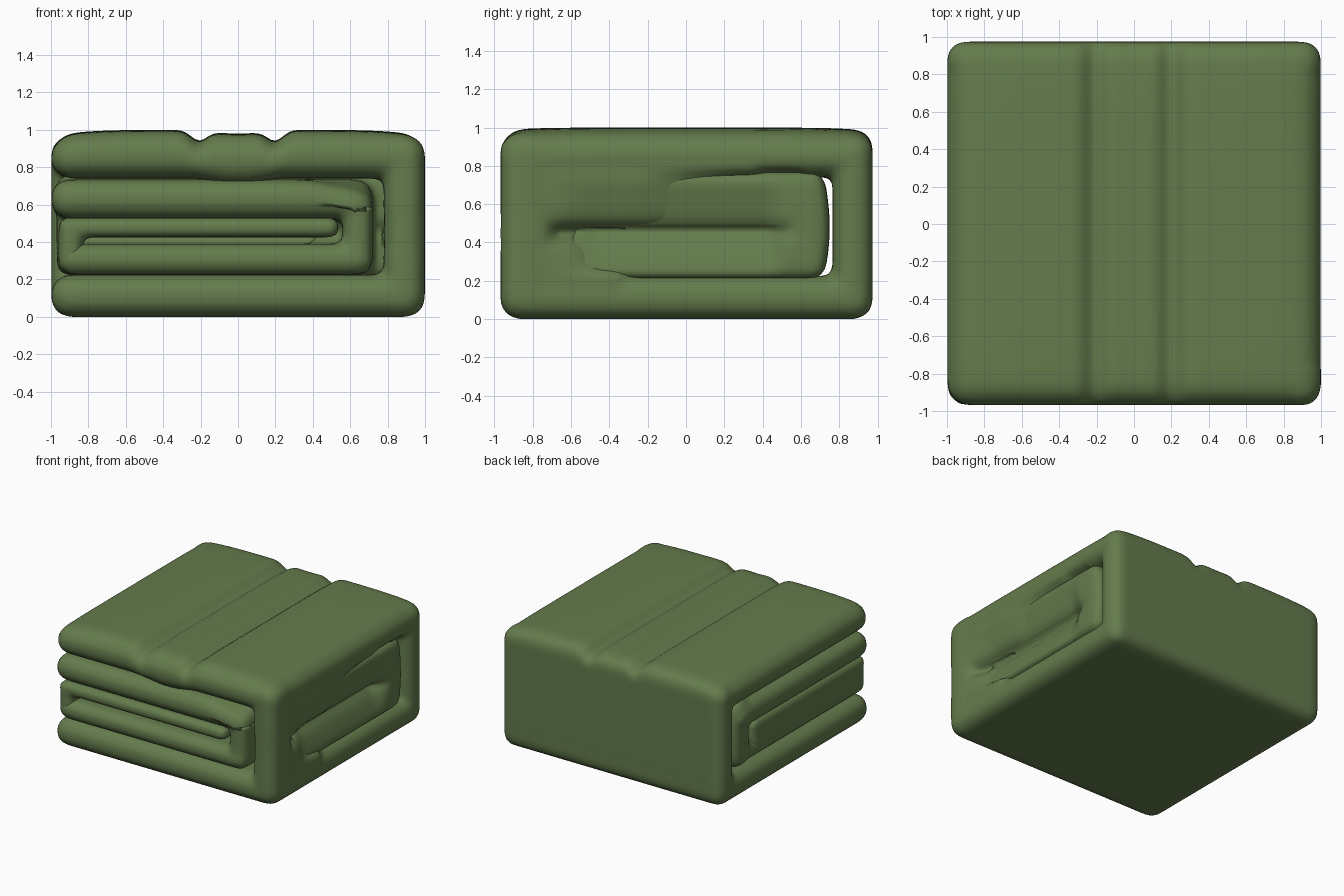
import bpy, bmesh, math
from mathutils import Matrix

if "Cube" in bpy.data.objects:
    bpy.data.objects.remove(bpy.data.objects["Cube"])

green = bpy.data.materials.new("olive_green_cloth")
green.diffuse_color = (0.128, 0.2, 0.073, 1)
green.use_nodes = True
green.node_tree.nodes["Principled BSDF"].inputs["Base Color"].default_value = green.diffuse_color


def ramp(v, a, b):
    t = min(1, max(0, (v - a) / (b - a)))
    return t * t * (3 - 2 * t)


def rounded_box(bm, x0, x1, y0, y1, z0, z1, r):
    size = (x1 - x0, y1 - y0, z1 - z0)
    mid = ((x0 + x1) / 2, (y0 + y1) / 2, (z0 + z1) / 2)
    tmp = bmesh.new()
    bmesh.ops.create_cube(tmp, size=1, matrix=Matrix.Translation(mid) @ Matrix.Diagonal((*size, 1)))
    bmesh.ops.bevel(tmp, geom=tmp.edges[:], offset=min(r, 0.47 * min(size)), segments=5,
                    profile=0.5, affect='EDGES')
    me = bpy.data.meshes.new("tmp")
    tmp.to_mesh(me)
    tmp.free()
    bm.from_mesh(me)
    bpy.data.meshes.remove(me)


def soft_part(name, boxes, deform=None, voxel=0.024, smooth=6):
    """Fuse rounded boxes into one padded cloth piece."""
    bm = bmesh.new()
    for b in boxes:
        rounded_box(bm, *b)
    me = bpy.data.meshes.new(name)
    bm.to_mesh(me)
    bm.free()
    ob = bpy.data.objects.new(name, me)
    bpy.context.collection.objects.link(ob)
    m = ob.modifiers.new("fuse", 'REMESH')
    m.mode = 'VOXEL'
    m.voxel_size = voxel
    s = ob.modifiers.new("soften", 'SMOOTH')
    s.factor = 0.5
    s.iterations = smooth
    dg = bpy.context.evaluated_depsgraph_get()
    done = bpy.data.meshes.new_from_object(ob.evaluated_get(dg))
    ob.modifiers.clear()
    ob.data = done
    if deform:
        for v in done.vertices:
            deform(v.co)
    done.materials.clear()
    done.materials.append(green)
    done.polygons.foreach_set("use_smooth", [True] * len(done.polygons))
    done.update()
    return ob


def slot_inset(co):
    # the right side leans in towards its slot; the lower roll leans in more
    depth = 0.05 if co.z > 0.47 else 0.09
    return depth * ramp(co.y, -0.75, -0.45) * max(0, 1 - abs(co.z - 0.47) / 0.24)


def outer_shape(co):
    # two creases along y with a puffed strip between, and drooping borders
    g = sum(math.exp(-((co.x - c) / 0.06) ** 2) for c in (-0.21, 0.2))
    if co.z > 0.6:
        t = min(1, max(0, (co.z - 0.74) / 0.25))
        strip = max(0, math.cos(co.x / 0.22 * math.pi / 2)) if abs(co.x) < 0.22 else 0
        front = min(1, max(0, -co.y + 0.1))
        border = 0.035 * abs(co.x) ** 6 + 0.018 * abs(co.y) ** 6
        co.z -= t * (0.055 * g + 0.02 * strip + border)
        co.z -= (1 - t) * 0.03 * strip * front
    # right-hand flaps sink behind the inner wrap towards the back
    if co.x > 0.75 and 0.2 < co.z < 0.8 and -0.9 < co.y < 0.6:
        w = ramp(co.x, 0.75, 0.9)
        tuck = ramp(co.y, -0.3, 0.42) if co.z > 0.47 else ramp(co.y, -0.62, -0.3)
        band = ramp(co.z, 0.22, 0.3) * (1 - ramp(co.z, 0.7, 0.8))
        co.x -= w * (slot_inset(co) + 0.1 * tuck * band)


def inner_shape(co):
    if co.x > 0.8 and co.y < 0.55:
        co.x -= slot_inset(co) * (1 - ramp(co.y, 0.4, 0.55))
    if co.y > 0.6:
        co.y += 0.025 * math.cos((co.z - 0.48) / 0.26 * math.pi / 2)
    # front right shoulder of the second layer sags
    if co.y < -0.7 and co.z > 0.6:
        co.z -= 0.05 * ramp(co.x, 0.3, 0.72) * ramp(-co.y, 0.7, 0.9)


# outer wrap: top, bottom, back wall and the right wall with its slot flaps
soft_part("outer_wrap", [
    (-1, 1, -0.97, 0.975, 0.74, 1.0, 0.125),
    (-1, 1, -0.97, 0.975, 0.0, 0.225, 0.11),
    (-1, 1, 0.765, 0.975, 0.0, 1.0, 0.1),
    (0.78, 1, -0.97, -0.68, 0.0, 1.0, 0.11),
    (0.78, 0.995, -0.97, 0.42, 0.47, 0.98, 0.09),
    (0.78, 0.995, -0.97, -0.3, 0.02, 0.43, 0.09),
], outer_shape)

# inner wrap: second layer folded round the right and back to the fourth layer
soft_part("inner_wrap", [
    (-1, 0.72, -0.965, 0.72, 0.525, 0.735, 0.105),
    (-0.96, 0.72, -0.965, 0.72, 0.225, 0.39, 0.08),
    (0.56, 0.72, -0.955, 0.72, 0.235, 0.72, 0.08),
    (-0.97, 0.975, 0.53, 0.725, 0.22, 0.76, 0.07),
    (0.4, 0.975, -0.62, 0.72, 0.475, 0.77, 0.06),
    (0.4, 0.975, -0.62, 0.72, 0.21, 0.45, 0.06),
], inner_shape)

# inner fold: third layer turning down at the left edge
soft_part("inner_fold", [
    (-0.96, 0.54, -0.955, 0.5, 0.425, 0.53, 0.05),
    (-0.96, -0.83, -0.955, 0.5, 0.235, 0.53, 0.065),
], voxel=0.022, smooth=4)
